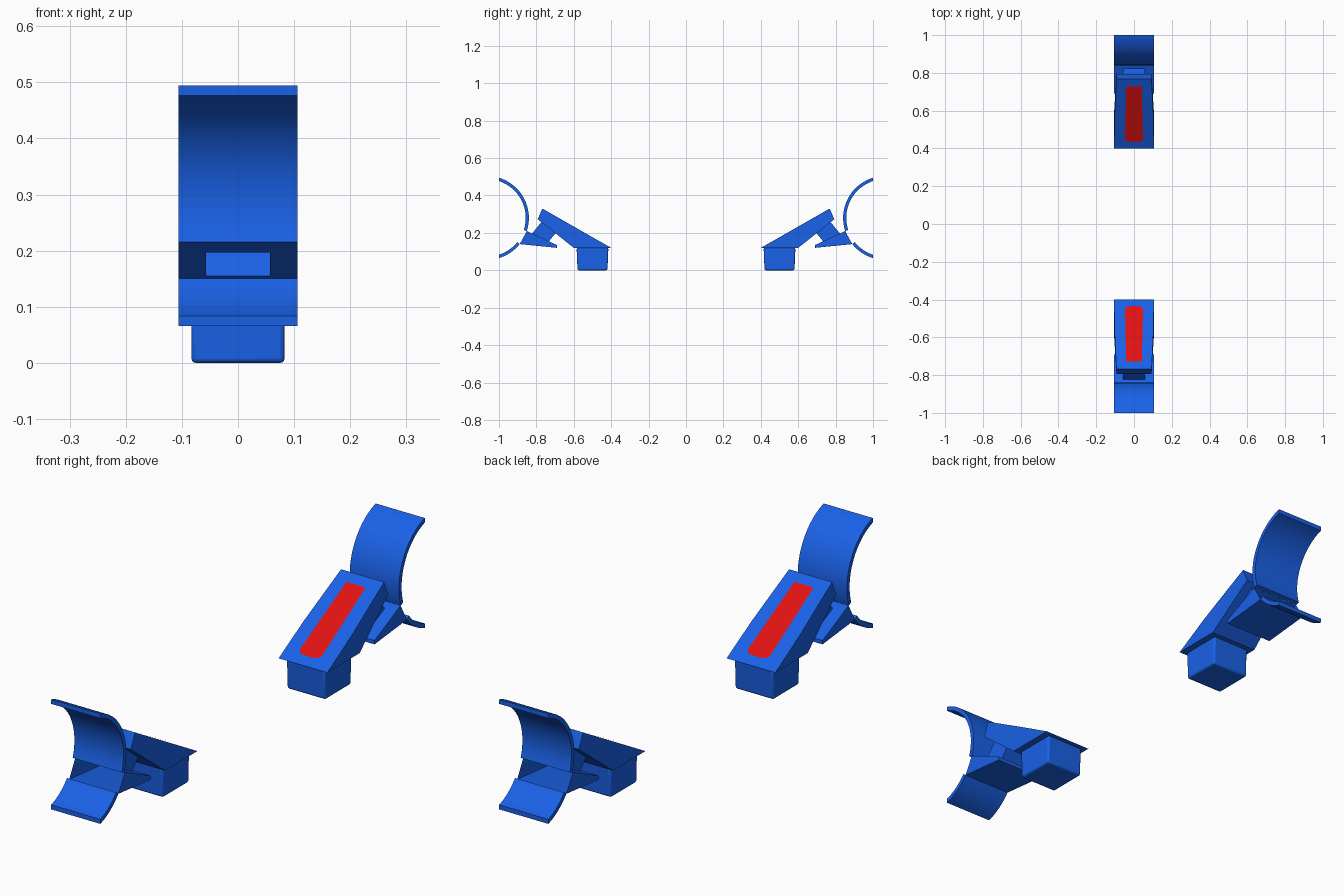
import bpy, bmesh, math

if "Cube" in bpy.data.objects:
    bpy.data.objects.remove(bpy.data.objects["Cube"])

W = 0.106  # half width of bracket


def material(name, rgb):
    m = bpy.data.materials.new(name)
    m.diffuse_color = (*rgb, 1)
    m.use_nodes = True
    m.node_tree.nodes["Principled BSDF"].inputs["Base Color"].default_value = m.diffuse_color
    return m


BLUE = material("blue", (0.01, 0.12, 0.8))
RED = material("red", (0.75, 0.006, 0.006))


def finish(name, bm, mat, bevel=0, smooth=False):
    """Turn a bmesh into an object and mirror it to the -y side."""
    bmesh.ops.recalc_face_normals(bm, faces=bm.faces)
    me = bpy.data.meshes.new(name)
    bm.to_mesh(me)
    bm.free()
    me.materials.append(mat)
    ob = bpy.data.objects.new(name, me)
    bpy.context.collection.objects.link(ob)
    if smooth:
        bpy.ops.object.select_all(action='DESELECT')
        ob.select_set(True)
        bpy.context.view_layer.objects.active = ob
        bpy.ops.object.shade_smooth_by_angle(angle=math.radians(35))
    if bevel:
        b = ob.modifiers.new("bevel", 'BEVEL')
        b.width, b.segments, b.limit_method = bevel, 3, 'ANGLE'
    m = ob.modifiers.new("mirror", 'MIRROR')
    m.use_axis = (False, True, False)
    m.use_mirror_merge = False
    return ob


def prism(profile, caps=True):
    """Span a closed (y, z, half width) profile across x."""
    bm = bmesh.new()
    left = [bm.verts.new((-w, y, z)) for y, z, w in profile]
    right = [bm.verts.new((w, y, z)) for y, z, w in profile]
    n = len(profile)
    for i in range(n):
        j = (i + 1) % n
        bm.faces.new((left[i], left[j], right[j], right[i]))
    if caps:
        bm.faces.new(left)
        bm.faces.new(right)
    return bm


# Curved cradle, in two arcs either side of the wedge opening
CY, CZ, RO, RI = 1.064, 0.28, 0.224, 0.207


def arc(r, a0, a1, n):
    return [(CY + r * math.cos(a0 + (a1 - a0) * i / n),
             CZ + r * math.sin(a0 + (a1 - a0) * i / n), W) for i in range(n + 1)]


def end_angle(r):
    return math.acos((1 - CY) / r)  # the ends are cut flush at y = 1


a_up = math.pi + math.asin(0.07 / RO)
a_low = math.pi + math.asin(0.14 / RO)
full = 2 * math.pi
finish("cradle_upper", prism(arc(RO, end_angle(RO), a_up, 24)
                             + arc(RI, a_up, end_angle(RI), 24)), BLUE, smooth=True)
finish("cradle_lower", prism(arc(RO, a_low, full - end_angle(RO), 10)
                             + arc(RI, full - end_angle(RI), a_low, 10)), BLUE, smooth=True)

# Hollow wedge, open to the cradle, with a slot in its top
bm = bmesh.new()
top = [(0.69, 0.135), (0.733, 0.155), (0.823, 0.197), (0.851, 0.21)]
xs = (-W, -0.057, 0.057, W)
grid = [[bm.verts.new((x, y, z)) for x in xs] for y, z in top]
tip = [bm.verts.new((x, 0.69, 0.12)) for x in xs]
back = [bm.verts.new((x, 0.889, 0.14)) for x in xs]
for i in range(3):
    for j in range(3):
        if (i, j) != (1, 1):
            bm.faces.new((grid[i][j], grid[i][j + 1], grid[i + 1][j + 1], grid[i + 1][j]))
    bm.faces.new((tip[i], tip[i + 1], grid[0][i + 1], grid[0][i]))
    bm.faces.new((tip[i], tip[i + 1], back[i + 1], back[i]))
for k in (0, 3):
    bm.faces.new([row[k] for row in grid] + [back[k], tip[k]])
finish("wedge", bm, BLUE)

# Hollow neck joining the wedge to the pedal
bm = bmesh.new()
low = [bm.verts.new(p) for p in ((-.057, .733, .155), (.057, .733, .155),
                                 (.057, .823, .197), (-.057, .823, .197))]
high = [bm.verts.new(p) for p in ((-.057, .697, .199), (.057, .697, .199),
                                  (.057, .772, .259), (-.057, .772, .259))]
for i in range(4):
    j = (i + 1) % 4
    bm.faces.new((low[i], low[j], high[j], high[i]))
finish("neck", bm, BLUE)

# Sloping pedal, slightly narrower at its high end
finish("pedal", prism([(0.40, 0.12, 0.105), (0.60, 0.12, 0.105), (0.793, 0.273, 0.093),
                       (0.768, 0.33, 0.093), (0.55, 0.2056, 0.104)]), BLUE)

# Red strip lying on the pedal
bm = bmesh.new()
outline = [(-.040, .438), (-.02, .434), (.02, .434), (.040, .438), (.048, .452),
           (.041, .728), (-.041, .728), (-.048, .452)]
bm.faces.new([bm.verts.new((x, y, 0.12 + (y - 0.40) * 0.5707 + 0.003)) for x, y in outline])
bm.normal_update()
if bm.faces[:][0].normal.z < 0:
    bmesh.ops.reverse_faces(bm, faces=bm.faces)
finish("strip", bm, RED)

# Foot block
finish("foot", prism([(0.415, 0.12, 0.083), (0.42, 0.0, 0.083),
                      (0.58, 0.0, 0.083), (0.585, 0.12, 0.083)]), BLUE, bevel=0.008, smooth=True)
